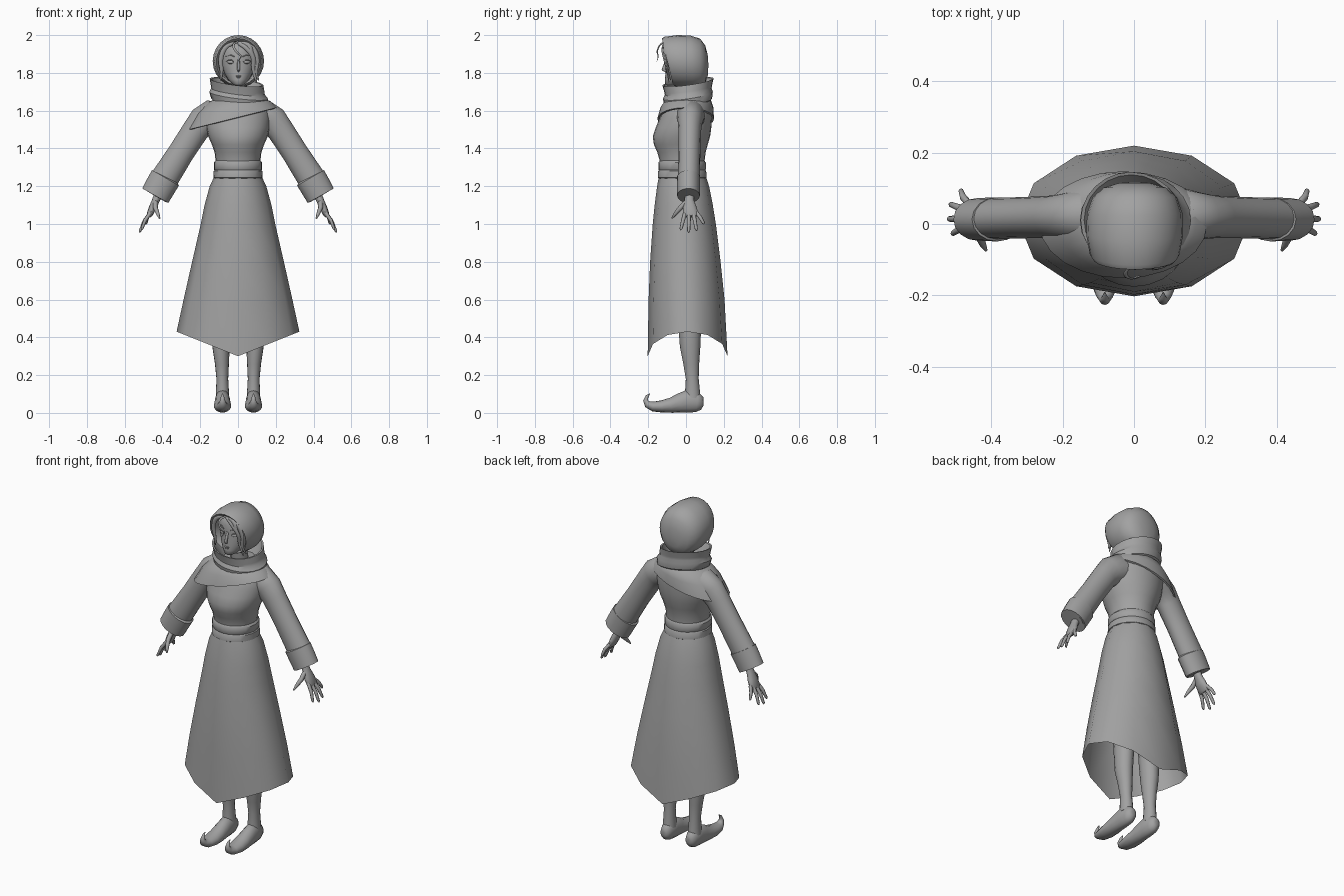
import bpy, bmesh, math
from mathutils import Vector

GREY = bpy.data.materials.new("plain grey")
GREY.diffuse_color = (0.36, 0.36, 0.36, 1)


def loft(name, rings, caps=True, angle=40):
    """Skin a list of equally sized closed rings."""
    bm = bmesh.new()
    vs = [[bm.verts.new(p) for p in r] for r in rings]
    n = len(rings[0])
    for a, b in zip(vs, vs[1:]):
        for i in range(n):
            j = (i + 1) % n
            bm.faces.new((a[i], a[j], b[j], b[i]))
    if caps:
        bm.faces.new(vs[0])
        bm.faces.new(vs[-1])
    bmesh.ops.recalc_face_normals(bm, faces=bm.faces)
    me = bpy.data.meshes.new(name)
    bm.to_mesh(me)
    bm.free()
    me.materials.append(GREY)
    ob = bpy.data.objects.new(name, me)
    bpy.context.collection.objects.link(ob)
    bpy.ops.object.select_all(action='DESELECT')
    ob.select_set(True)
    bpy.context.view_layer.objects.active = ob
    bpy.ops.object.shade_smooth_by_angle(angle=math.radians(angle))
    return ob


def level(z, rx, yf, yb, cx=0, tilt=0, slope=0, n=24):
    """Horizontal oval ring between front yf and back yb, optionally leaning."""
    out = []
    for i in range(n):
        t = 2 * math.pi * i / n
        x = cx + rx * math.sin(t)
        y = (yf + yb) / 2 - (yb - yf) / 2 * math.cos(t)
        out.append(Vector((x, y, z + tilt * x + slope * y)))
    return out


def tube(name, path, radii, ref=(0, 1, 0), n=12, caps=True, angle=50):
    """Oval tube; radii are (across, along ref) pairs."""
    pts = [Vector(p) for p in path]
    rings = []
    for k, p in enumerate(pts):
        d = (pts[min(k + 1, len(pts) - 1)] - pts[max(k - 1, 0)]).normalized()
        a = d.cross(Vector(ref)).normalized()
        b = a.cross(d)
        ra, rb = radii[k]
        rings.append([p + a * ra * math.cos(2 * math.pi * i / n)
                      + b * rb * math.sin(2 * math.pi * i / n) for i in range(n)])
    return loft(name, rings, caps, angle)


def strand(name, path, r, ref=(0, 1, 0), n=8):
    """Thin tapering strand through a smoothed path."""
    p = [Vector(q) for q in path]
    for _ in range(2):
        q = [p[0]]
        for a, b in zip(p, p[1:]):
            q += [a.lerp(b, .25), a.lerp(b, .75)]
        p = q + [p[-1]]
    m = len(p) - 1
    rad = [r * (0.15 + 0.85 * math.sin(math.pi * (0.2 + 0.8 * i / m))) for i in range(m + 1)]
    return tube(name, p, [(s, s * .6) for s in rad], ref, n)


# Skirt: hem rises in straight lines from front and back points to the sides
skirt = [level(*r, n=12) for r in (
    (1.255, .124, -.143, .105), (1.20, .15, -.153, .122), (1.10, .177, -.166, .142),
    (1.0, .197, -.176, .158), (.8, .243, -.19, .183), (.6, .288, -.198, .204))]
hem = level(.30, .325, -.203, .22, n=12)
for p in hem:
    p.z += .13 * abs(p.x) / .325
loft("skirt", skirt + [hem], caps=False, angle=45)

# Bodice
loft("bodice", [level(*r) for r in (
    (1.24, .115, -.135, .098), (1.33, .118, -.138, .098), (1.38, .124, -.152, .104),
    (1.42, .138, -.17, .115), (1.465, .158, -.176, .128), (1.51, .168, -.16, .134),
    (1.56, .172, -.14, .138), (1.61, .165, -.12, .138), (1.65, .13, -.1, .13),
    (1.68, .07, -.06, .1))])

# Sash with two bands
loft("sash", [level(*r) for r in (
    (1.24, .122, -.14, .102), (1.245, .131, -.148, .109), (1.28, .129, -.147, .107),
    (1.285, .124, -.143, .103), (1.29, .128, -.146, .105), (1.325, .128, -.146, .105),
    (1.335, .119, -.139, .098))])

# Shoulder drape, hanging lower on one side
loft("shoulder_drape", [
    level(1.67, .10, -.08, .11), level(1.655, .15, -.11, .133, -.008, .06),
    level(1.62, .195, -.135, .145, -.02, .16), level(1.565, .235, -.152, .148, -.03, .25),
    level(1.562, .225, -.142, .138, -.03, .25)], caps=False)

# Cowl folded around the neck
cowl = dict(tilt=-.12, slope=.14)
loft("cowl", [level(*r, **cowl) for r in (
    (1.625, .125, -.09, .11, .01), (1.645, .15, -.115, .138, .008), (1.68, .156, -.122, .142, .004),
    (1.70, .142, -.112, .136, 0), (1.715, .142, -.115, .138, -.002), (1.75, .142, -.125, .146, -.008),
    (1.748, .132, -.116, .138, -.008), (1.70, .11, -.09, .115, 0), (1.66, .09, -.07, .09, 0))],
    caps=False, angle=35)


# Hood: upright rings from the face opening to the back, leaning forward at the top
def hood_ring(y, rx, rz, cz, lean=.25, n=24):
    return [Vector((.002 + rx * math.sin(t), y - lean * rz * math.cos(t), cz + rz * math.cos(t)))
            for t in (2 * math.pi * i / n for i in range(n))]


loft("hood", [hood_ring(*r) for r in (
    (-.03, .095, .105, 1.855), (-.088, .107, .112, 1.857), (-.098, .117, .124, 1.858, .24),
    (-.085, .126, .131, 1.86, .23), (-.03, .136, .138, 1.862, .12), (.03, .134, .138, 1.86, .05),
    (.075, .118, .128, 1.853, 0), (.102, .088, .10, 1.845, 0), (.115, .045, .055, 1.84, 0),
    (.118, .01, .012, 1.84, 0))])

# Head and neck
loft("head", [level(*r) for r in (
    (1.732, .016, -.098, -.06, .003), (1.742, .034, -.11, -.02, .003),
    (1.765, .056, -.111, .02, .003), (1.80, .076, -.108, .05, .003),
    (1.84, .087, -.107, .06, .003), (1.87, .091, -.104, .07, .003),
    (1.91, .09, -.106, .07, .003), (1.945, .075, -.088, .05, .003), (1.97, .03, -.05, .0, .003))],
    angle=60)
tube("neck", [(0, .02, 1.62), (0, .0, 1.78)], [(.05, .05), (.045, .045)])
tube("nose", [(.003, -.1, 1.87), (.003, -.112, 1.84), (.003, -.119, 1.817), (.003, -.106, 1.808)],
     [(.006, .006), (.008, .008), (.011, .008), (.006, .004)], ref=(1, 0, 0), n=8)
for name, z, w in (("upper_lip", 1.783, .019), ("lower_lip", 1.776, .015)):
    tube(name, [(.003 + s * w, -.107 + .004 * abs(s), z) for s in (-1, -.4, .4, 1)],
         [(.001, .002), (.004, .006), (.004, .006), (.001, .002)], n=8)

for s, side in ((-1, "left"), (1, "right")):
    # Eyes and brows
    tube(side + "_eye", [(.003 + s * x, y, 1.857) for x, y in
                         ((.026, -.101), (.036, -.098), (.05, -.091), (.062, -.083))],
         [(.002, .002), (.009, .006), (.009, .006), (.002, .002)], n=10)
    tube(side + "_upper_lid", [(.003 + s * x, y, z) for x, y, z in
                               ((.024, -.103, 1.857), (.037, -.103, 1.868), (.052, -.096, 1.869),
                                (.066, -.084, 1.86))],
         [(.001, .001), (.002, .003), (.003, .004), (.001, .001)], n=6)
    tube(side + "_brow", [(.003 + s * x, y, z) for x, y, z in
                          ((.022, -.106, 1.886), (.045, -.097, 1.896), (.068, -.083, 1.887))],
         [(.002, .002), (.003, .003), (.001, .001)], n=6)

    # Sleeve, open at the wrist, with a turned cuff
    tube(side + "_sleeve",
         [(s * x, y, z) for x, y, z in ((.07, .025, 1.575), (.14, .025, 1.572), (.185, .022, 1.545),
                                        (.225, .02, 1.495), (.30, .018, 1.38), (.405, .015, 1.215))],
         [(.06, .07), (.086, .075), (.08, .066), (.071, .06), (.069, .058), (.075, .058)],
         n=16, caps=False)
    tube(side + "_cuff",
         [(s * x, .013, z) for x, z in ((.382, 1.248), (.384, 1.244), (.41, 1.20), (.438, 1.15),
                                        (.4385, 1.149), (.42, 1.18), (.39, 1.235))],
         [(.07, .055), (.082, .062), (.081, .061), (.079, .06), (.07, .052), (.068, .05), (.066, .048)],
         n=16, caps=False, angle=35)

    # Hand with four spread fingers and a thumb
    tube(side + "_hand",
         [(s * x, y, z) for x, y, z in ((.40, .018, 1.21), (.425, .018, 1.15), (.437, .018, 1.12),
                                        (.452, .02, 1.085), (.468, .025, 1.05), (.474, .026, 1.04))],
         [(.024, .025), (.021, .024), (.02, .026), (.02, .037), (.016, .04), (.01, .034)], n=12)
    for f, (y0, x1, y1, z1) in enumerate(((-.004, .512, -.028, .968), (.016, .523, .014, .955),
                                         (.038, .518, .056, .965), (.055, .488, .096, 1.0))):
        a, b = Vector((s * .462, y0, 1.062)), Vector((s * x1, y1, z1))
        tube(f"{side}_finger_{f + 1}", [a, a.lerp(b, .5) + Vector((s * .005, 0, .004)), a.lerp(b, .92), b],
             [(.010, .011), (.0095, .010), (.007, .008), (.003, .003)], n=8)
    tube(side + "_thumb", [(s * .437, -.0, 1.115), (s * .437, -.03, 1.085), (s * .425, -.056, 1.055),
                           (s * .415, -.074, 1.03)],
         [(.013, .013), (.013, .013), (.01, .01), (.004, .004)], ref=(1, 0, 0), n=8)

    # Leg and curled shoe
    tube(side + "_leg", [(s * x, y, z) for x, y, z in
                         ((.085, .02, .85), (.088, .02, .45), (.09, .022, .35), (.085, .028, .26),
                          (.083, .033, .18), (.082, .035, .08))],
         [(.07, .08), (.05, .06), (.046, .054), (.037, .042), (.031, .034), (.036, .042)], n=16)
    tube(side + "_shoe", [(s * .082, y, z) for y, z in
                          ((.092, .05), (.086, .05), (.06, .056), (.01, .062), (-.03, .052), (-.08, .04),
                           (-.13, .034), (-.175, .034), (-.203, .045), (-.214, .066), (-.206, .088),
                           (-.192, .102))],
         [(.012, .01), (.034, .025), (.052, .036), (.061, .04), (.052, .042), (.04, .045), (.032, .045),
          (.026, .036), (.019, .023), (.013, .014), (.008, .008), (.002, .002)],
         ref=(1, 0, 0), n=14, angle=60)

# Loose hair framing the face
for k, path in enumerate((
        ((.0, -.11, 1.96), (.05, -.125, 1.93), (.085, -.115, 1.88), (.078, -.1, 1.82), (.098, -.09, 1.75)),
        ((.02, -.11, 1.96), (.08, -.115, 1.94), (.105, -.105, 1.87), (.092, -.095, 1.8), (.11, -.08, 1.76)),
        ((.01, -.11, 1.96), (.06, -.12, 1.95), (.07, -.12, 1.9), (.095, -.1, 1.84), (.085, -.095, 1.78)),
        ((-.02, -.11, 1.96), (-.07, -.11, 1.94), (-.095, -.1, 1.87), (-.085, -.092, 1.81), (-.092, -.08, 1.76)),
        ((.0, -.11, 1.965), (-.03, -.14, 1.95), (-.01, -.155, 1.91), (.02, -.145, 1.89), (.0, -.155, 1.86)))):
    strand(f"hair_strand_{k + 1}", path, .006 if k == 4 else .013)
